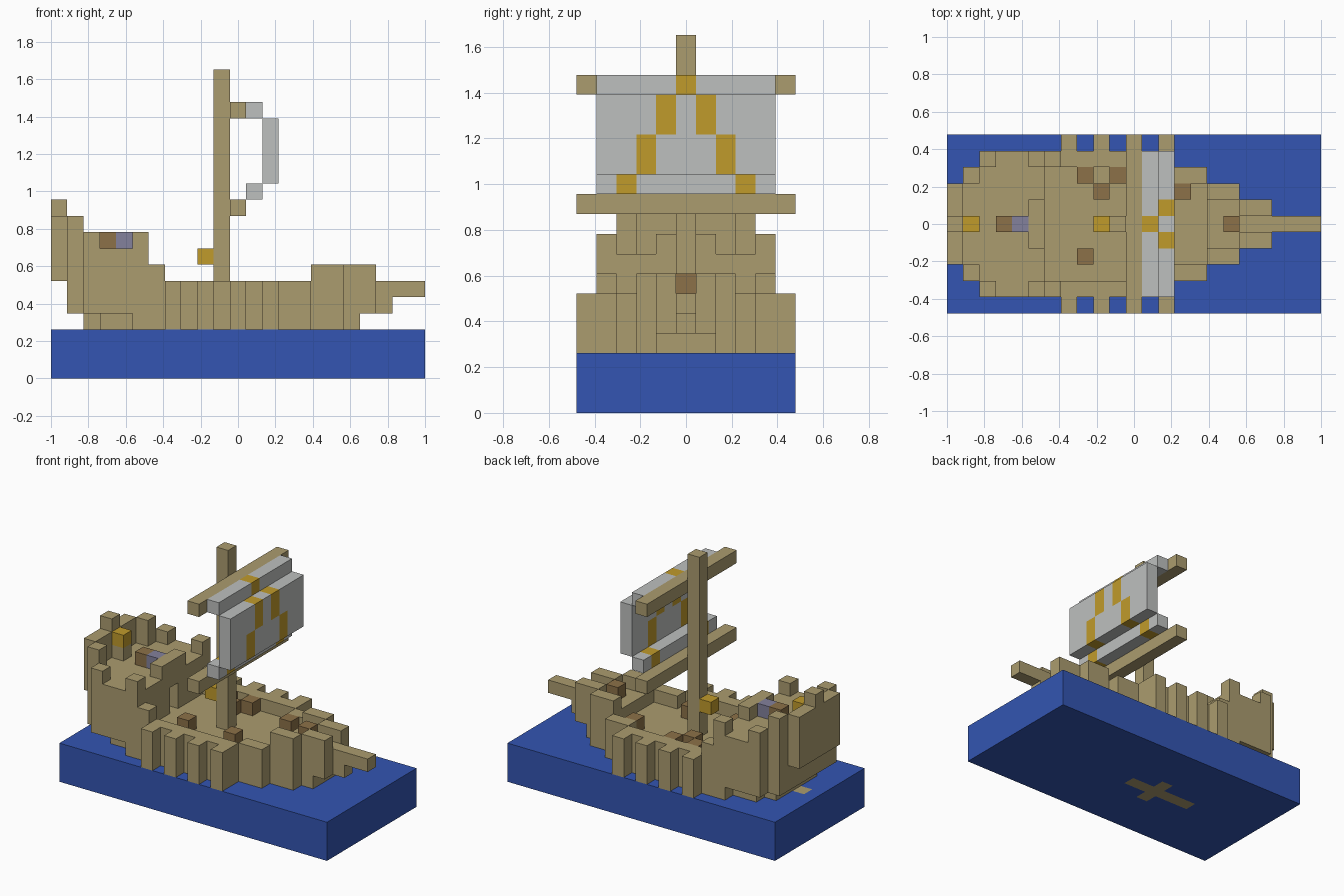
import bpy
import bmesh
from mathutils import Vector

if "Cube" in bpy.data.objects:
    bpy.data.objects.remove(bpy.data.objects["Cube"])

U = 2 / 23          # block size
MID = 5             # centre row across the ship
cells = {}          # block position -> part name


def srgb(r, g, b):
    def lin(c):
        c /= 255
        return c / 12.92 if c <= 0.04045 else ((c + 0.055) / 1.055) ** 2.4
    return (lin(r), lin(g), lin(b), 1)


def material(name, colour):
    m = bpy.data.materials.new(name)
    m.use_nodes = True
    m.diffuse_color = colour
    m.node_tree.nodes["Principled BSDF"].inputs["Base Color"].default_value = colour
    return m


wood = material("pale wood", srgb(171, 156, 111))
blue = material("sea blue", srgb(51, 85, 178))
cloth = material("sail grey", srgb(190, 192, 191))
gold = material("gold", srgb(192, 155, 43))
brown = material("dark wood", srgb(140, 113, 72))
violet = material("slate violet", srgb(131, 129, 156))


def box(part, xs, ys, zs):
    """Fill an inclusive range of blocks; later boxes replace earlier ones."""
    for x in range(xs[0], xs[1] + 1):
        for y in range(ys[0], ys[1] + 1):
            for z in range(zs[0], zs[1] + 1):
                cells[x, y, z] = part


def slab(part, xs, half, zs):
    """A box centred across the ship."""
    box(part, xs, (MID - half, MID + half), zs)


def pair(part, xs, off, zs):
    """The same box on both sides of the ship."""
    for y in (MID - off, MID + off):
        box(part, xs, (y, y), zs)


def block(part, x, y, z):
    box(part, (x, x), (y, y), (z, z))


# Sea with the keel showing underneath
slab("water", (0, 22), 5, (0, 2))
slab("keel", (6, 11), 0, (0, 0))
slab("keel", (9, 9), 1, (0, 0))
block("rudder", 1, MID, 2)

# Hull: lowest course, then the wider courses above it
for x0, x1, half in ((2, 2, 2), (3, 4, 3), (5, 13, 4), (14, 15, 3), (16, 17, 2), (18, 18, 1)):
    slab("hull", (x0, x1), half, (3, 3))
for x0, x1, half in ((1, 1, 3), (2, 13, 4), (14, 15, 3), (16, 17, 2), (18, 19, 1), (20, 20, 0)):
    slab("hull", (x0, x1), half, (4, 4))

# Side rails and ribs
pair("side_rail", (6, 13), 4, (5, 5))
pair("side_rail", (14, 15), 3, (5, 5))
pair("side_rail", (6, 6), 4, (6, 6))
for x in (7, 9, 11, 13):
    pair("rib", (x, x), 5, (3, 5))

# Raised stern with its battlements and doorway
slab("stern", (1, 1), 3, (5, 7))
slab("stern", (2, 5), 4, (5, 7))
slab("stern", (0, 0), 2, (6, 9))
block("stern", 0, MID, 10)
pair("stern", (1, 1), 3, (8, 9))
pair("stern", (2, 2), 4, (8, 8))
pair("stern", (5, 5), 4, (8, 8))
slab("stern", (5, 5), 1, (8, 8))
for z in (5, 6):
    cells.pop((5, MID, z))
block("lantern_post", 1, MID, 8)

# Raised bow and bowsprit
slab("bow", (16, 17), 2, (5, 5))
slab("bow", (18, 19), 1, (5, 5))
pair("bow", (16, 17), 2, (6, 6))
pair("bow", (18, 19), 1, (6, 6))
slab("bowsprit", (20, 22), 0, (5, 5))

# Mast and yards
slab("mast", (10, 10), 0, (5, 18))
for z in (10, 16):
    slab("yard_%s" % ("lower" if z == 10 else "upper"), (11, 11), 5, (z, z))

# Billowing sail with a gold chevron
slab("sail", (12, 12), 4, (16, 16))
slab("sail", (13, 13), 4, (12, 15))
slab("sail", (12, 12), 4, (11, 11))
block("sail_chevron", 12, MID, 16)
pair("sail_chevron", (13, 13), 1, (14, 15))
pair("sail_chevron", (13, 13), 2, (12, 13))
pair("sail_chevron", (12, 12), 3, (11, 11))

# Lanterns, crates and helm
block("mast_lantern", 9, MID, 7)
block("stern_lantern", 1, MID, 9)
for x, y in ((8, 8), (9, 7), (10, 8), (8, 3), (12, 3), (14, 7)):
    block("crates", x, y, 5)
block("bow_crate", 17, MID, 6)
block("helm_stand", 3, MID, 8)
block("helm", 4, MID, 8)

COLOURS = {"water": blue, "sail": cloth, "sail_chevron": gold, "mast_lantern": gold,
           "stern_lantern": gold, "crates": brown, "bow_crate": brown,
           "helm_stand": brown, "helm": violet}
ORIGIN = Vector((-1, -5.5 * U, 0))
AXES = [Vector(a) for a in ((1, 0, 0), (0, 1, 0), (0, 0, 1))]


def build(part):
    """Skin the exposed sides of a part's blocks and merge flat areas."""
    bm = bmesh.new()
    for cell in [c for c, p in cells.items() if p == part]:
        centre = Vector(cell) + Vector((0.5, 0.5, 0.5))
        for i, n in enumerate(AXES):
            for s in (-1, 1):
                near = tuple(int(round(v)) for v in Vector(cell) + n * s)
                if near in cells:
                    continue
                a, b = AXES[(i + 1) % 3] * s, AXES[(i + 2) % 3]
                corners = [centre + (n * s + a * p + b * q) / 2
                           for p, q in ((-1, -1), (1, -1), (1, 1), (-1, 1))]
                bm.faces.new([bm.verts.new(ORIGIN + c * U) for c in corners])
    bmesh.ops.remove_doubles(bm, verts=bm.verts, dist=0.001)
    bmesh.ops.dissolve_limit(bm, angle_limit=0.01, verts=bm.verts, edges=bm.edges)
    mesh = bpy.data.meshes.new(part)
    bm.to_mesh(mesh)
    bm.free()
    mesh.materials.append(COLOURS.get(part, wood))
    bpy.context.collection.objects.link(bpy.data.objects.new(part, mesh))


for part in dict.fromkeys(cells.values()):
    build(part)
